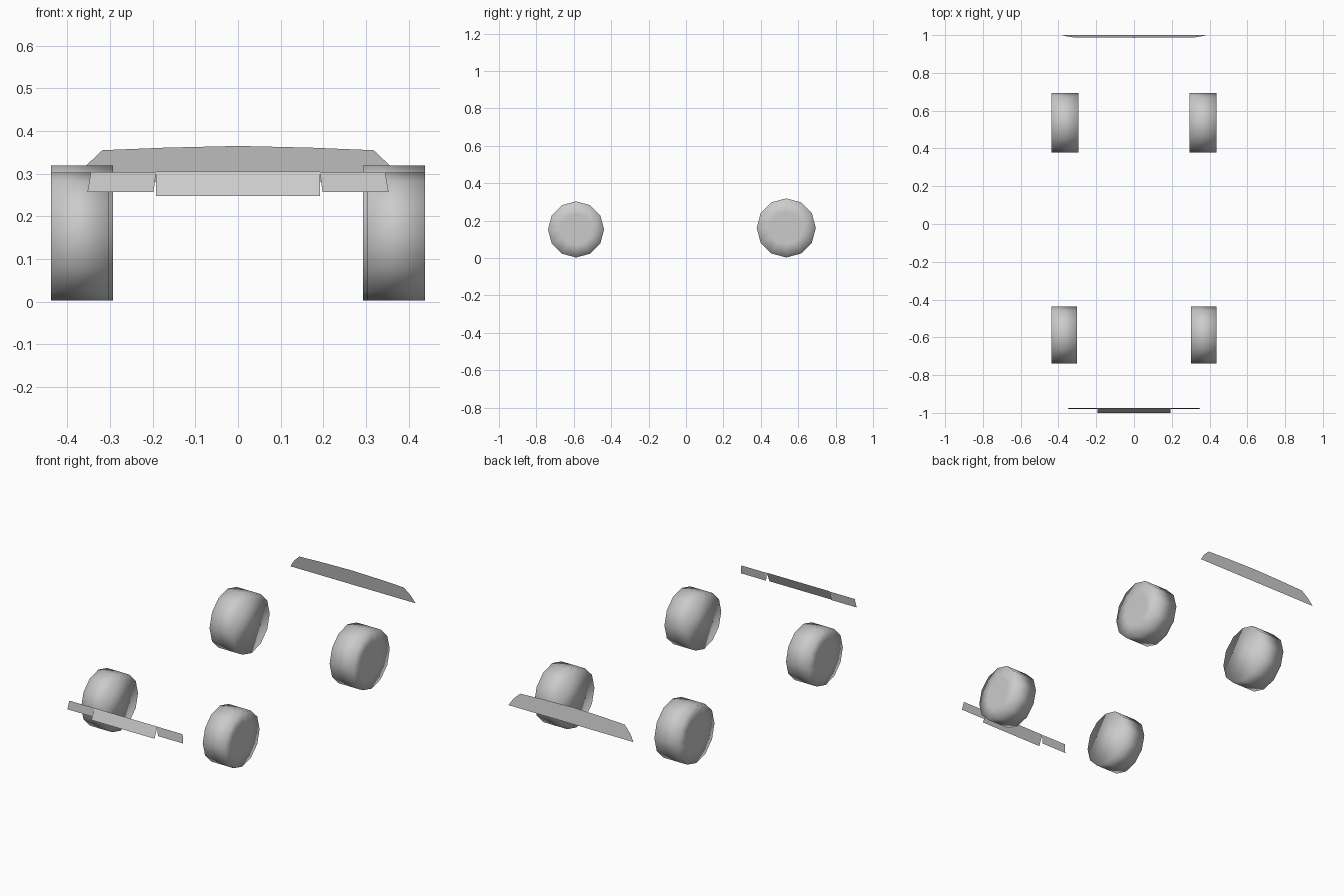
import bpy, bmesh
from math import pi, sin, cos

if "Cube" in bpy.data.objects:
    bpy.data.objects.remove(bpy.data.objects["Cube"])


def make_object(name, bm, smooth=False):
    me = bpy.data.meshes.new(name)
    bm.to_mesh(me)
    bm.free()
    for p in me.polygons:
        p.use_smooth = smooth
    ob = bpy.data.objects.new(name, me)
    bpy.context.collection.objects.link(ob)
    return ob


def wheel(name, side, y, r, x_in, x_out, sides=12):
    """Twelve-sided wheel along x, with a flat hub disc on the outer cap."""
    bm = bmesh.new()

    def ring(x, rad):
        return [bm.verts.new((side * x,
                              y + rad * sin(2 * pi * i / sides),
                              r + 0.003 + rad * cos(2 * pi * i / sides)))
                for i in range(sides)]
    rings = [ring(x_in, r), ring(x_out, r), ring(x_out, r * 0.55)]
    for a, b in zip(rings, rings[1:]):
        for i in range(sides):
            j = (i + 1) % sides
            bm.faces.new((a[i], a[j], b[j], b[i]))
    bm.faces.new(rings[0])
    bm.faces.new(rings[-1])
    bmesh.ops.recalc_face_normals(bm, faces=bm.faces)
    return make_object(name, bm, True)


def panel(name, outline, y_of_z, facing):
    """Thin sheet from an (x, z) outline, leaning according to y_of_z."""
    bm = bmesh.new()
    f = bm.faces.new([bm.verts.new((x, y_of_z(z), z)) for x, z in outline])
    f.normal_update()
    if f.normal.y * facing < 0:
        f.normal_flip()
    return make_object(name, bm)


def lean(z0, y0, z1, y1):
    return lambda z: y0 + (y1 - y0) * (z - z0) / (z1 - z0)


# Wheels, rear pair slightly larger
for label, s in (("left", -1), ("right", 1)):
    wheel("front_wheel_" + label, s, -0.588, 0.150, 0.302, 0.438)
    wheel("rear_wheel_" + label, s, 0.536, 0.158, 0.293, 0.438)

# Front strip: leaning centre plate and two nearly upright side plates
panel("front_centre_plate",
      [(-0.192, 0.248), (0.192, 0.248), (0.192, 0.305), (-0.192, 0.305)],
      lean(0.248, -1.0, 0.305, -0.975), -1)
for label, s in (("left", -1), ("right", 1)):
    panel("front_side_plate_" + label,
          [(s * 0.198, 0.257), (s * 0.353, 0.257),
           (s * 0.345, 0.304), (s * 0.192, 0.304)],
          lean(0.257, -0.980, 0.304, -0.974), -1)

# Rear strip: wide plate with tapered ends and a gently crowned top
half = [(0.381, 0.28), (0.355, 0.32), (0.318, 0.355), (0.17, 0.361)]
panel("rear_plate",
      half + [(0, 0.365)] + [(-x, z) for x, z in reversed(half)],
      lean(0.28, 1.0, 0.365, 0.986), 1)
